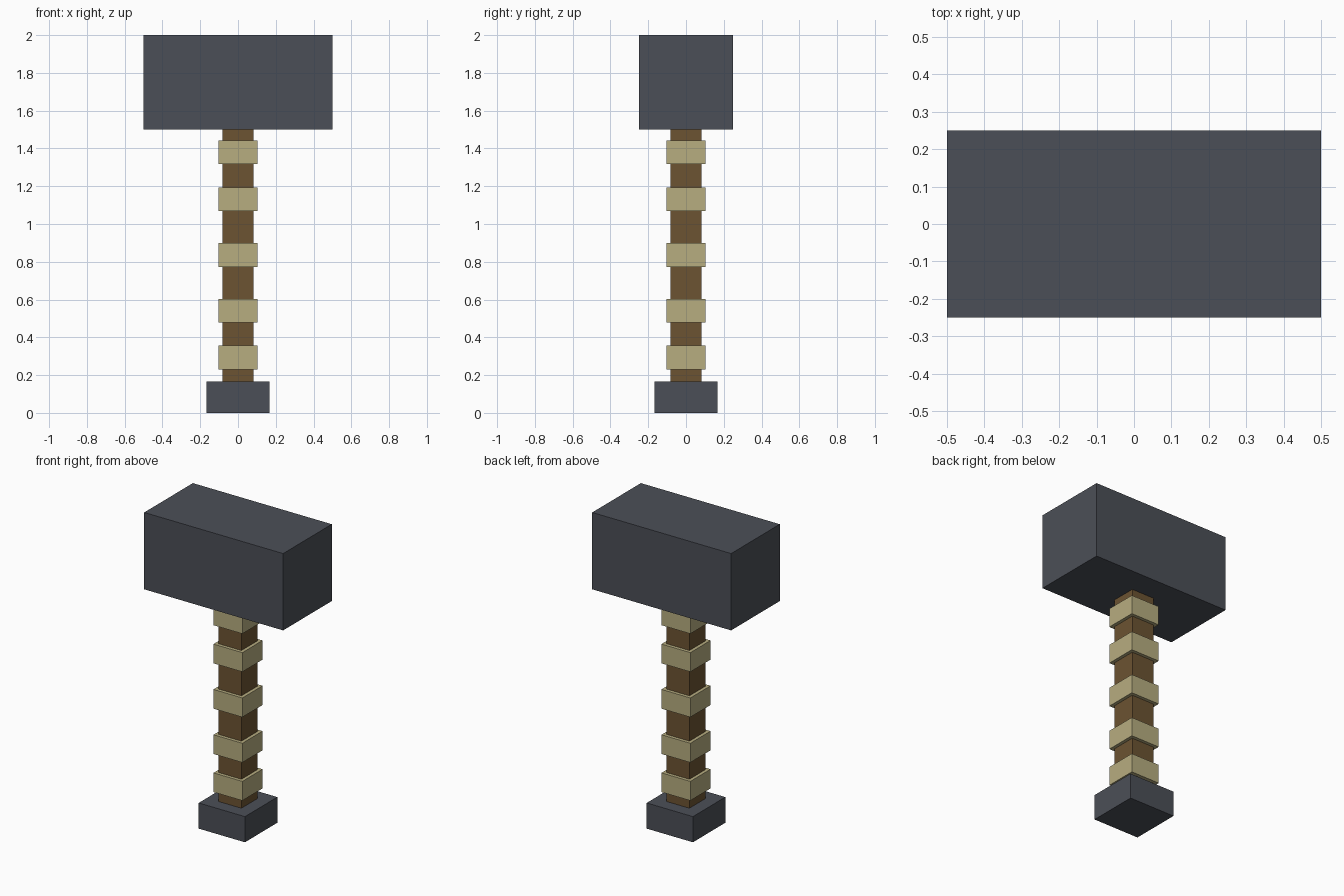
import bpy

default = bpy.data.objects.get("Cube")
if default:
    bpy.data.objects.remove(default, do_unlink=True)


def make_material(name, rgb):
    mat = bpy.data.materials.new(name)
    mat.use_nodes = True
    colour = (*rgb, 1.0)
    mat.diffuse_color = colour
    mat.node_tree.nodes["Principled BSDF"].inputs["Base Color"].default_value = colour
    return mat


def box(name, width, depth, z_low, z_high, mat):
    """Upright box centred on the z axis."""
    bpy.ops.mesh.primitive_cube_add(size=1, location=(0, 0, (z_low + z_high) / 2))
    obj = bpy.context.object
    obj.name = name
    obj.scale = (width, depth, z_high - z_low)
    bpy.ops.object.transform_apply(location=False, rotation=False, scale=True)
    obj.data.materials.append(mat)
    return obj


steel = make_material("dark_steel", (0.071, 0.078, 0.095))
wood = make_material("brown_wood", (0.150, 0.087, 0.032))
wrap = make_material("tan_wrap", (0.474, 0.418, 0.216))

# Hammer head, handle and pommel
box("hammer_head", 1.0, 0.5, 1.5, 2.0, steel)
box("handle", 0.165, 0.165, 0.167, 1.5, wood)
box("pommel", 0.333, 0.333, 0.0, 0.167, steel)

# Grip bands around the handle
BAND_HEIGHT = 0.125
for i, z in enumerate((0.293, 0.541, 0.836, 1.131, 1.379), start=1):
    box(f"grip_band_{i}", 0.208, 0.208, z - BAND_HEIGHT / 2, z + BAND_HEIGHT / 2, wrap)
